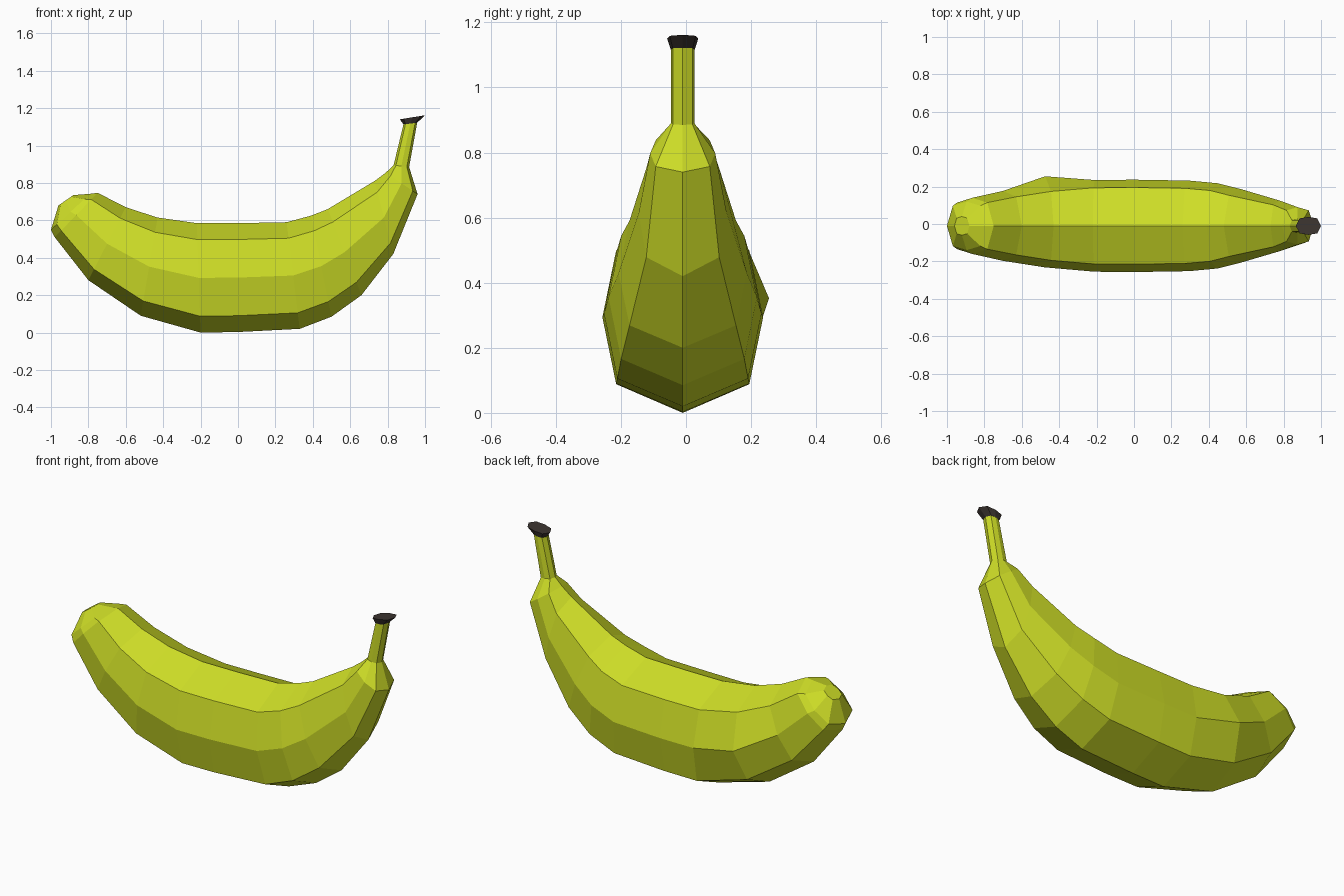
import bpy, bmesh, math
from mathutils import Vector

if "Cube" in bpy.data.objects:
    bpy.data.objects.remove(bpy.data.objects["Cube"])

MID_Y = -0.01
# octagon profile: (across, along), starting at the outer (bottom) ridge
SECTION = [(0, -1), (0.83, -0.7), (1, 0), (0.83, 0.7),
           (0, 1), (-0.83, 0.7), (-1, 0), (-0.83, -0.7)]


def material(name, rgb):
    m = bpy.data.materials.new(name)
    m.diffuse_color = (*rgb, 1)
    m.use_nodes = True
    m.node_tree.nodes["Principled BSDF"].inputs["Base Color"].default_value = m.diffuse_color
    return m


def loft(name, stations, mat, bump=None):
    """Skin octagons; station = outer x, outer z, inner x, inner z, half width."""
    bm = bmesh.new()
    rings = []
    for ox, oz, ix, iz, w in stations:
        outer, inner = Vector((ox, 0, oz)), Vector((ix, 0, iz))
        mid, half = (outer + inner) / 2, (inner - outer) / 2
        rings.append([bm.verts.new(mid + half * v + Vector((0, MID_Y + w * u, 0)))
                      for u, v in SECTION])
    if bump:
        ring, corner, dy = bump
        rings[ring][corner].co.y += dy
    n = len(SECTION)
    for a, b in zip(rings, rings[1:]):
        for i in range(n):
            j = (i + 1) % n
            bm.faces.new((a[i], a[j], b[j], b[i]))
    bm.faces.new(rings[0][::-1])
    bm.faces.new(rings[-1])
    bmesh.ops.recalc_face_normals(bm, faces=bm.faces)
    me = bpy.data.meshes.new(name)
    bm.to_mesh(me)
    bm.free()
    me.materials.append(mat)
    ob = bpy.data.objects.new(name, me)
    bpy.context.collection.objects.link(ob)
    return ob


# curved fruit, from blunt tip to the top of the stem
loft("banana_body", [
    (-0.96, 0.68, -0.88, 0.735, 0.05),
    (-1.00, 0.55, -0.79, 0.742, 0.13),
    (-0.98, 0.51, -0.75, 0.747, 0.15),
    (-0.80, 0.28, -0.60, 0.67, 0.187),
    (-0.52, 0.09, -0.43, 0.615, 0.222),
    (-0.20, 0.0, -0.22, 0.585, 0.245),
    (0.00, 0.003, 0.00, 0.585, 0.247),
    (0.33, 0.02, 0.26, 0.59, 0.242),
    (0.50, 0.085, 0.39, 0.625, 0.228),
    (0.66, 0.20, 0.48, 0.66, 0.197),
    (0.83, 0.42, 0.73, 0.81, 0.135),
    (0.96, 0.74, 0.79, 0.855, 0.10),
    (0.915, 0.885, 0.832, 0.895, 0.036),
    (0.958, 1.122, 0.885, 1.115, 0.036),
], material("peel", (0.62, 0.73, 0.02)), bump=(4, 2, 0.043))

# dark flared end of the stem
loft("stem_cap", [
    (0.958, 1.122, 0.885, 1.113, 0.037),
    (1.00, 1.162, 0.865, 1.14, 0.048),
], material("dried_stem", (0.045, 0.035, 0.03)))
